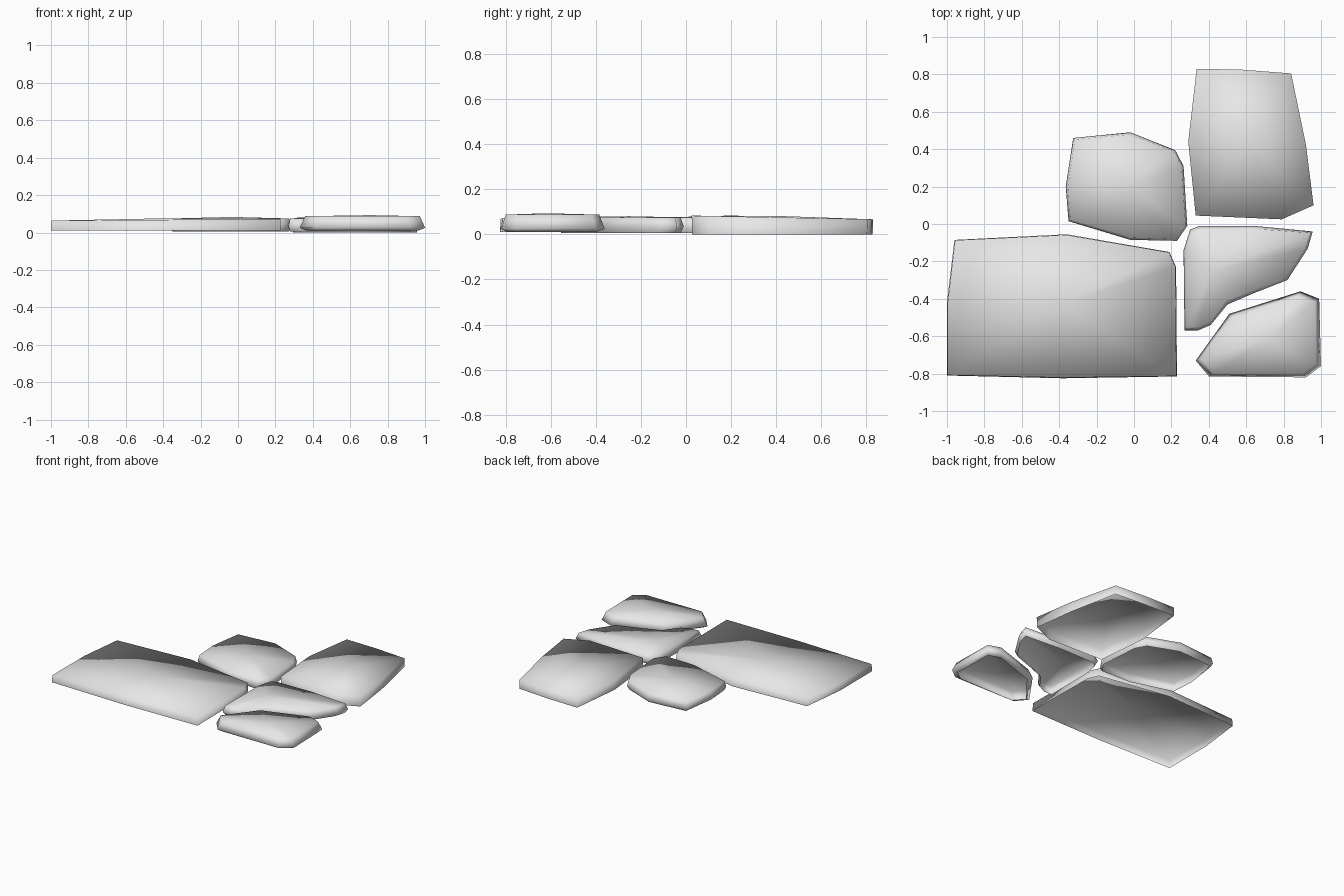
import bpy
import bmesh
from mathutils import Vector

cube = bpy.data.objects.get("Cube")
if cube:
    bpy.data.objects.remove(cube, do_unlink=True)

# One plain stone colour
stone = bpy.data.materials.new("stone_grey")
stone.use_nodes = True
grey = (0.8, 0.8, 0.8, 1)
stone.diffuse_color = grey
stone.node_tree.nodes["Principled BSDF"].inputs["Base Color"].default_value = grey


def paving_stone(name, outline, centre, rings, crown, tilt=(0, 0)):
    """Open-bottomed slab: rings are (height, inset) from the ground up."""
    bm = bmesh.new()
    mid = Vector(centre)
    loops = []
    for level, (height, inset) in enumerate(rings):
        loop = []
        for point in outline:
            p = Vector(point)
            p += (mid - p).normalized() * inset
            z = height
            if level == len(rings) - 1:
                z += (p - mid).dot(Vector(tilt))
            loop.append(bm.verts.new((p.x, p.y, z)))
        loops.append(loop)
    top = bm.verts.new((mid.x, mid.y, crown))
    n = len(outline)
    for i in range(n):
        j = (i + 1) % n
        # Side wall
        for low, high in zip(loops, loops[1:]):
            bm.faces.new((low[i], low[j], high[j], high[i]))
        # Gently crowned top
        bm.faces.new((loops[-1][i], loops[-1][j], top))
    for face in bm.faces:
        face.smooth = True
    mesh = bpy.data.meshes.new(name)
    bm.to_mesh(mesh)
    bm.free()
    mesh.materials.append(stone)
    obj = bpy.data.objects.new(name, mesh)
    bpy.context.collection.objects.link(obj)
    return obj


# Large slab at the front right
paving_stone("large_slab",
             [(-1, -.81), (-.38, -.825), (.23, -.815), (.225, -.23),
              (.19, -.15), (-.36, -.055), (-.96, -.085), (-1, -.42)],
             (-.38, -.43), [(.01, 0), (.068, .004)], .076, (.007, 0))

# Tall slab at the back left
paving_stone("back_slab",
             [(.33, .045), (.79, .025), (.96, .1), (.92, .42), (.84, .805),
              (.58, .825), (.335, .83), (.29, .44)],
             (.62, .44), [(0, .003), (.074, 0)], .08, (0, -.02))

# Small middle stone
paving_stone("middle_stone",
             [(-.35, .015), (-.02, -.085), (.23, -.09), (.285, -.01),
              (.265, .31), (.22, .395), (-.02, .49), (-.325, .46), (-.365, .2)],
             (-.03, .2), [(.005, .015), (.03, 0), (.075, .012)], .083)

# Bent stone
paving_stone("bent_stone",
             [(.27, -.57), (.34, -.57), (.41, -.54), (.5, -.43), (.64, -.37),
              (.82, -.3), (.93, -.13), (.955, -.04), (.64, -.01), (.35, -.01),
              (.3, -.03), (.265, -.14)],
             (.42, -.25), [(.005, .02), (.035, 0), (.075, .02)], .08)

# Wedge stone at the front left
paving_stone("wedge_stone",
             [(.33, -.73), (.4, -.815), (.92, -.82), (1, -.76), (.99, -.4),
              (.89, -.36), (.51, -.48)],
             (.71, -.62), [(.01, .04), (.025, 0), (.087, .03)], .093)
